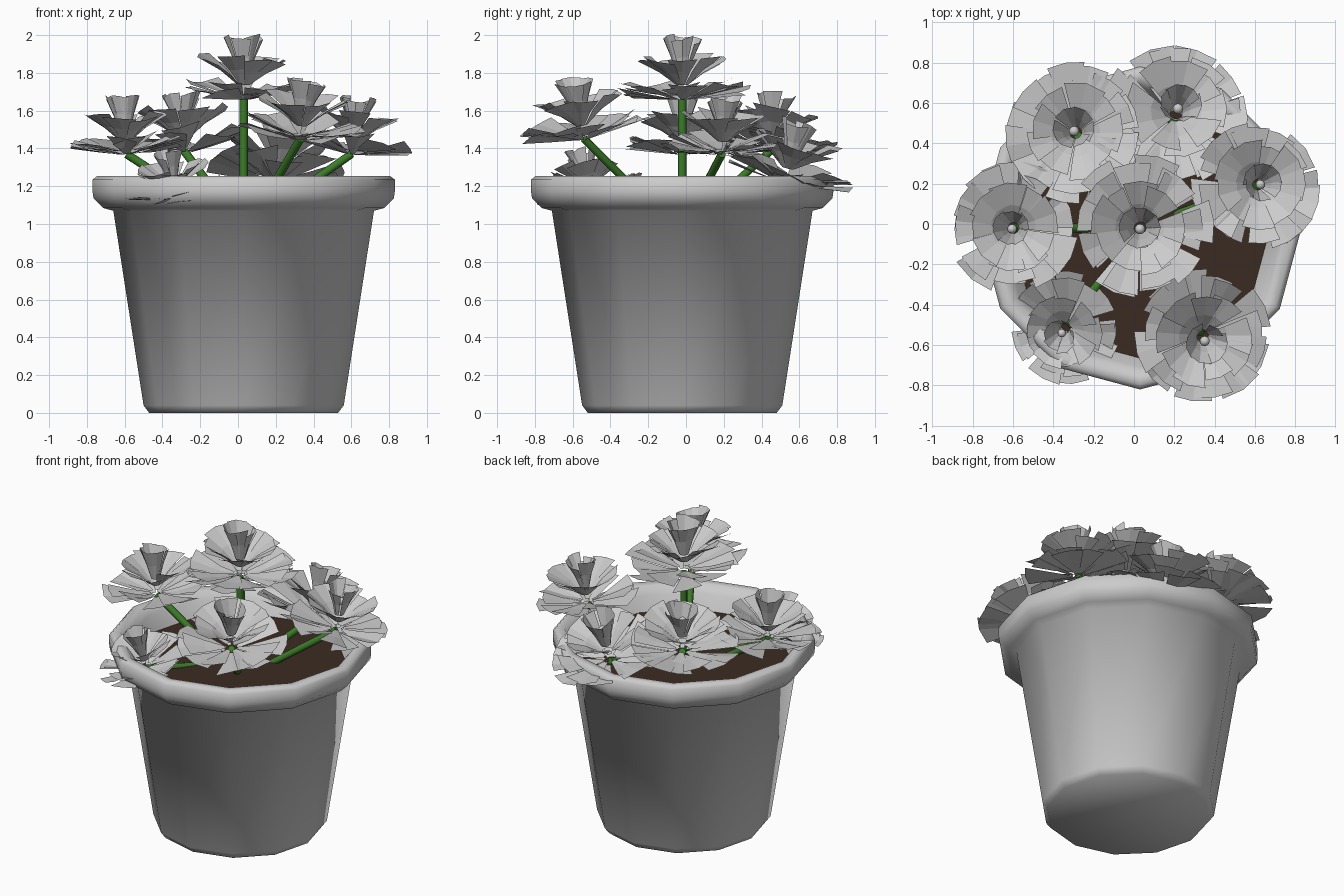
import bpy, bmesh, math, random
from mathutils import Vector, Matrix

if "Cube" in bpy.data.objects:
    bpy.data.objects.remove(bpy.data.objects["Cube"])

random.seed(11)
CX, CY = 0.03, -0.02      # pot axis
SOIL_Z = 1.11


def material(name, rgb):
    m = bpy.data.materials.new(name)
    m.diffuse_color = (*rgb, 1)
    m.use_nodes = True
    m.node_tree.nodes["Principled BSDF"].inputs["Base Color"].default_value = m.diffuse_color
    return m


GREY = material("light grey", (0.6, 0.6, 0.6))
BROWN = material("soil brown", (0.044, 0.024, 0.015))
GREEN = material("stem green", (0.045, 0.2, 0.022))


def finish(bm, name, mat, smooth=None):
    me = bpy.data.meshes.new(name)
    bm.to_mesh(me)
    bm.free()
    me.materials.append(mat)
    ob = bpy.data.objects.new(name, me)
    bpy.context.collection.objects.link(ob)
    if smooth:
        for p in me.polygons:
            p.use_smooth = True
        me.set_sharp_from_angle(angle=math.radians(smooth))
    return ob


def lathe(name, profile, mat, cap=None, sides=12, smooth=None):
    """Spin an (r, z) profile round the pot axis; cap ring 0 or -1."""
    bm = bmesh.new()
    rings = []
    for r, z in profile:
        rings.append([bm.verts.new((CX + r * math.cos(math.tau * i / sides),
                                    CY + r * math.sin(math.tau * i / sides), z))
                      for i in range(sides)])
    for a, b in zip(rings, rings[1:]):
        for i in range(sides):
            j = (i + 1) % sides
            bm.faces.new((a[i], a[j], b[j], b[i]))
    if cap == 0:
        bm.faces.new(rings[0][::-1])
    else:
        bm.faces.new(rings[-1])
    return finish(bm, name, mat, smooth)


# Pot: closed base, tapered wall, thick rounded rim, inner lip
lathe("pot", [(0.50, 0.0), (0.53, 0.04), (0.69, 1.07), (0.745, 1.085),
              (0.795, 1.135), (0.80, 1.17), (0.80, 1.235), (0.775, 1.255),
              (0.73, 1.25), (0.69, 1.20), (0.64, SOIL_Z - 0.01)],
      GREY, cap=0, smooth=75)
# Soil
lathe("soil", [(0.645, SOIL_Z)], BROWN)


def stem(name, start, end, radius=0.022):
    d = end - start
    bm = bmesh.new()
    bmesh.ops.create_cone(bm, cap_ends=True, segments=8, radius1=radius,
                          radius2=radius, depth=d.length)
    rot = d.to_track_quat('Z', 'Y').to_matrix().to_4x4()
    bm.transform(Matrix.Translation((start + end) / 2) @ rot)
    finish(bm, name, GREEN, 50)


def petal_ring(bm, count, path, spread, jitter):
    """Ring of creased fan-shaped petals following an (r, z) path."""
    turn = random.random() * math.tau
    for k in range(count):
        mid = turn + math.tau * (k + random.uniform(-0.2, 0.2)) / count
        half = math.pi / count * spread * random.uniform(0.85, 1.15)
        lift = random.uniform(-jitter, jitter)
        skew = random.uniform(-jitter, jitter) * 0.8
        fold = random.uniform(-jitter, jitter) * 0.4
        reach = random.uniform(0.9, 1.1)
        rows = []
        for n, (r, z) in enumerate(path):
            t = n / (len(path) - 1)
            rr = r * (1 + (reach - 1) * t)
            rows.append([bm.verts.new((
                rr * math.cos(mid + s * half), rr * math.sin(mid + s * half),
                z + t * (lift + s * skew + (fold if s == 0 else 0))))
                for s in (-1, 0, 1)])
        for a, b in zip(rows, rows[1:]):
            for i in range(2):
                bm.faces.new((a[i], a[i + 1], b[i + 1], b[i]))


def flower(name, x, y, z, size, tilt):
    """Flower with its base at (x, y, z), leaning outward by tilt degrees."""
    bm = bmesh.new()
    # two layers of wide outer petals, flaring bowl, steep inner cup
    petal_ring(bm, 9, [(0.04, 0.0), (0.18, 0.03), (0.335, 0.065)], 0.85, 0.035)
    petal_ring(bm, 7, [(0.04, 0.02), (0.17, 0.045), (0.32, 0.085)], 0.7, 0.035)
    petal_ring(bm, 9, [(0.03, 0.075), (0.12, 0.15), (0.23, 0.215)], 1.15, 0.022)
    petal_ring(bm, 6, [(0.03, 0.12), (0.06, 0.22), (0.10, 0.315)], 1.05, 0.02)
    out = Vector((x - CX, y - CY, 0))
    axis = Vector((-out.y, out.x, 0)) if out.length > 0.05 else Vector((1, 0, 0))
    place = (Matrix.Translation((x, y, z))
             @ Matrix.Rotation(math.radians(tilt), 4, axis)
             @ Matrix.Scale(size, 4))
    bm.transform(place)
    finish(bm, name + "_petals", GREY)
    # bead in the heart of the flower
    bm = bmesh.new()
    bmesh.ops.create_uvsphere(bm, u_segments=10, v_segments=6, radius=0.026)
    bm.transform(place @ Matrix.Translation((0.0, -0.005, 0.22)))
    finish(bm, name + "_bead", GREY, 60)
    # stem fans out from the middle of the soil
    root = Vector((CX + 0.3 * out.x, CY + 0.3 * out.y, SOIL_Z - 0.02))
    stem(name + "_stem", root, Vector((x, y, z)))


# name, base x, y, z, size, outward tilt
for args in [("centre_flower", 0.03, -0.02, 1.66, 1.0, 0),
             ("left_flower", -0.59, -0.02, 1.37, 0.92, 4),
             ("right_flower", 0.60, 0.19, 1.37, 0.92, 8),
             ("front_flower", 0.33, -0.54, 1.45, 0.98, 11),
             ("back_left_flower", -0.28, 0.44, 1.38, 1.0, 8),
             ("back_right_flower", 0.20, 0.52, 1.22, 1.04, 15),
             ("low_front_flower", -0.33, -0.50, 1.13, 0.82, 15)]:
    flower(*args)
